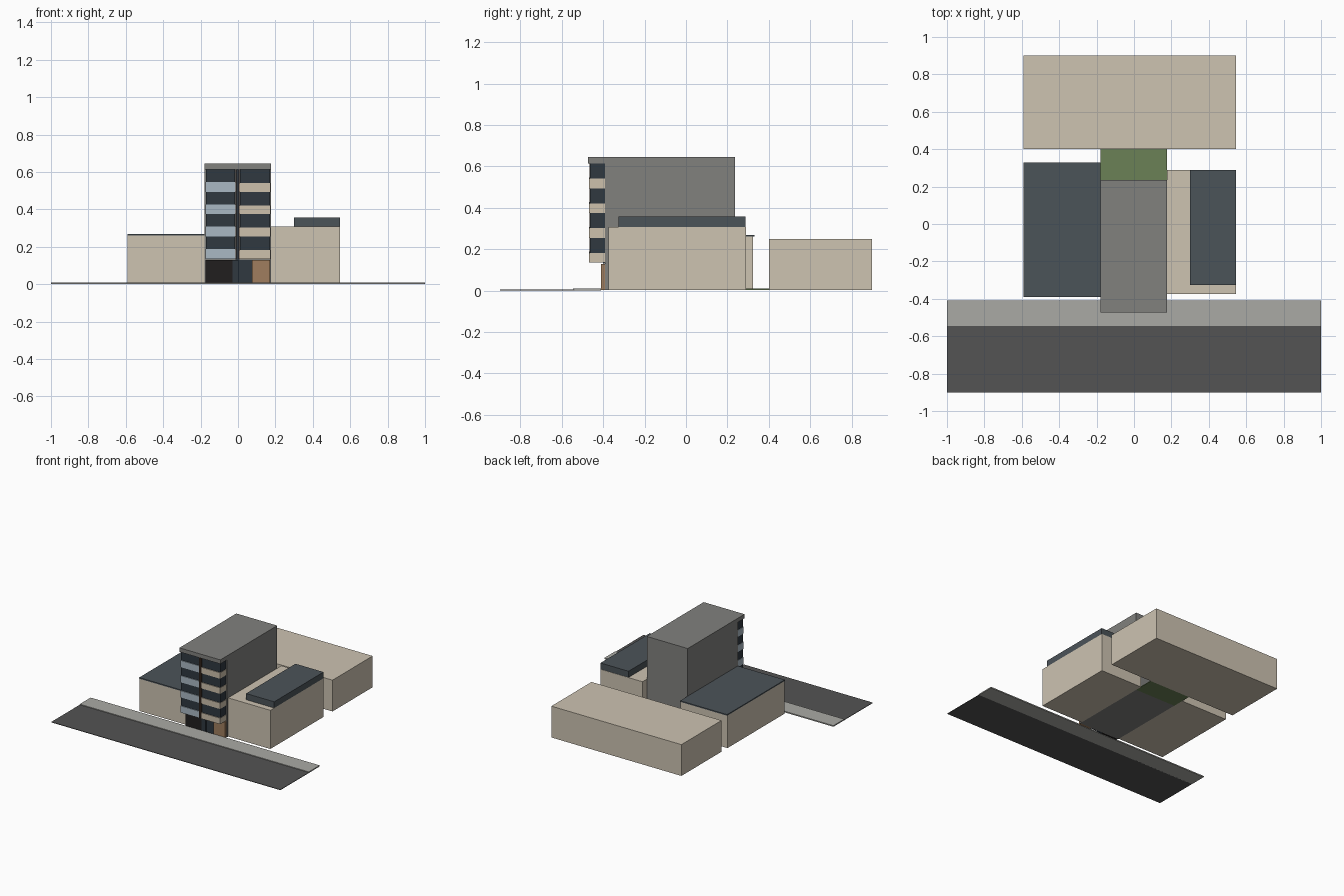
import bpy, bmesh

if "Cube" in bpy.data.objects:
    bpy.data.objects.remove(bpy.data.objects["Cube"])

mats = {}
COLORS = {
    "stone": (0.80, 0.76, 0.69), "slate": (0.30, 0.33, 0.35), "tower": (0.50, 0.50, 0.49),
    "grass": (0.42, 0.50, 0.34), "asphalt": (0.33, 0.33, 0.33), "paving": (0.66, 0.66, 0.64),
    "glass": (0.20, 0.23, 0.26), "pale_blue": (0.66, 0.72, 0.76), "cream": (0.80, 0.75, 0.67),
    "black": (0.15, 0.14, 0.14), "wood": (0.62, 0.49, 0.37), "bronze": (0.35, 0.27, 0.22),
}


def material(key):
    if key not in mats:
        mats[key] = bpy.data.materials.new(key)
        mats[key].diffuse_color = (*[c ** 2.2 for c in COLORS[key]], 1)
    return mats[key]


def box(name, x, y, z, color):
    """Box given by its (min, max) range on each axis."""
    bm = bmesh.new()
    bmesh.ops.create_cube(bm, size=1)
    for v in bm.verts:
        v.co = [r[0] if c < 0 else r[1] for c, r in zip(v.co, (x, y, z))]
    mesh = bpy.data.meshes.new(name)
    bm.to_mesh(mesh)
    bm.free()
    mesh.materials.append(material(color))
    ob = bpy.data.objects.new(name, mesh)
    bpy.context.collection.objects.link(ob)
    return ob


L, R = -0.18, 0.177      # tower sides
W, E = -0.59, 0.545      # outer sides of the neighbours

# street
box("road", (-1, 1), (-0.90, -0.54), (0, 0.004), "asphalt")
box("sidewalk", (-1, 1), (-0.545, -0.41), (0, 0.009), "paving")

# neighbouring blocks
box("left_block", (W, L), (-0.385, 0.325), (0.003, 0.26), "stone")
box("left_roof", (W, L), (-0.39, 0.33), (0.26, 0.269), "slate")
box("right_block", (R, E), (-0.375, 0.29), (0.003, 0.308), "stone")
box("right_roof_storey", (0.30, E), (-0.327, 0.288), (0.308, 0.357), "slate")
box("rear_block", (W, E), (0.40, 0.90), (0.003, 0.25), "stone")

# central tower, its roof overhang and the courtyard behind
box("tower_body", (L, R), (-0.392, 0.236), (0.003, 0.645), "tower")
box("roof_overhang", (L, R), (-0.473, -0.392), (0.613, 0.645), "tower")
box("courtyard_lawn", (L, R), (0.236, 0.40), (0.003, 0.009), "grass")

# projecting bays: a parapet band and a glazed band on each floor
FLOOR = 0.1195
for side, x, color, h in (("left", (-0.175, -0.013), "pale_blue", 0.053),
                          ("right", (0.007, 0.173), "cream", 0.047)):
    for i in range(4):
        z = 0.135 + i * FLOOR
        box(f"{side}_parapet_{i}", x, (-0.470, -0.392), (z, z + h), color)
        box(f"{side}_window_{i}", (x[0] + 0.003, x[1] - 0.003), (-0.464, -0.392),
            (z + h, z + FLOOR), "glass")

# dark slot with two slim posts between the bays
box("centre_slot", (-0.013, 0.007), (-0.40, -0.392), (0.13, 0.613), "glass")
for x in (-0.013, 0.003):
    box("slot_post", (x, x + 0.004), (-0.467, -0.40), (0.135, 0.613), "bronze")

# ground floor front
for name, x0, x1, color in (("garage_door", -0.173, -0.03, "black"),
                            ("entrance_pier", -0.03, 0.003, "glass"),
                            ("entrance_glass", 0.003, 0.075, "glass"),
                            ("timber_panel", 0.075, 0.172, "wood")):
    front = -0.40 if name == "entrance_glass" else -0.41
    box(name, (x0, x1), (front, -0.392), (0.003, 0.128), color)

for m in bpy.data.materials:
    if m.users and not m.is_grease_pencil:
        m.use_nodes = True
        m.node_tree.nodes["Principled BSDF"].inputs["Base Color"].default_value = m.diffuse_color
